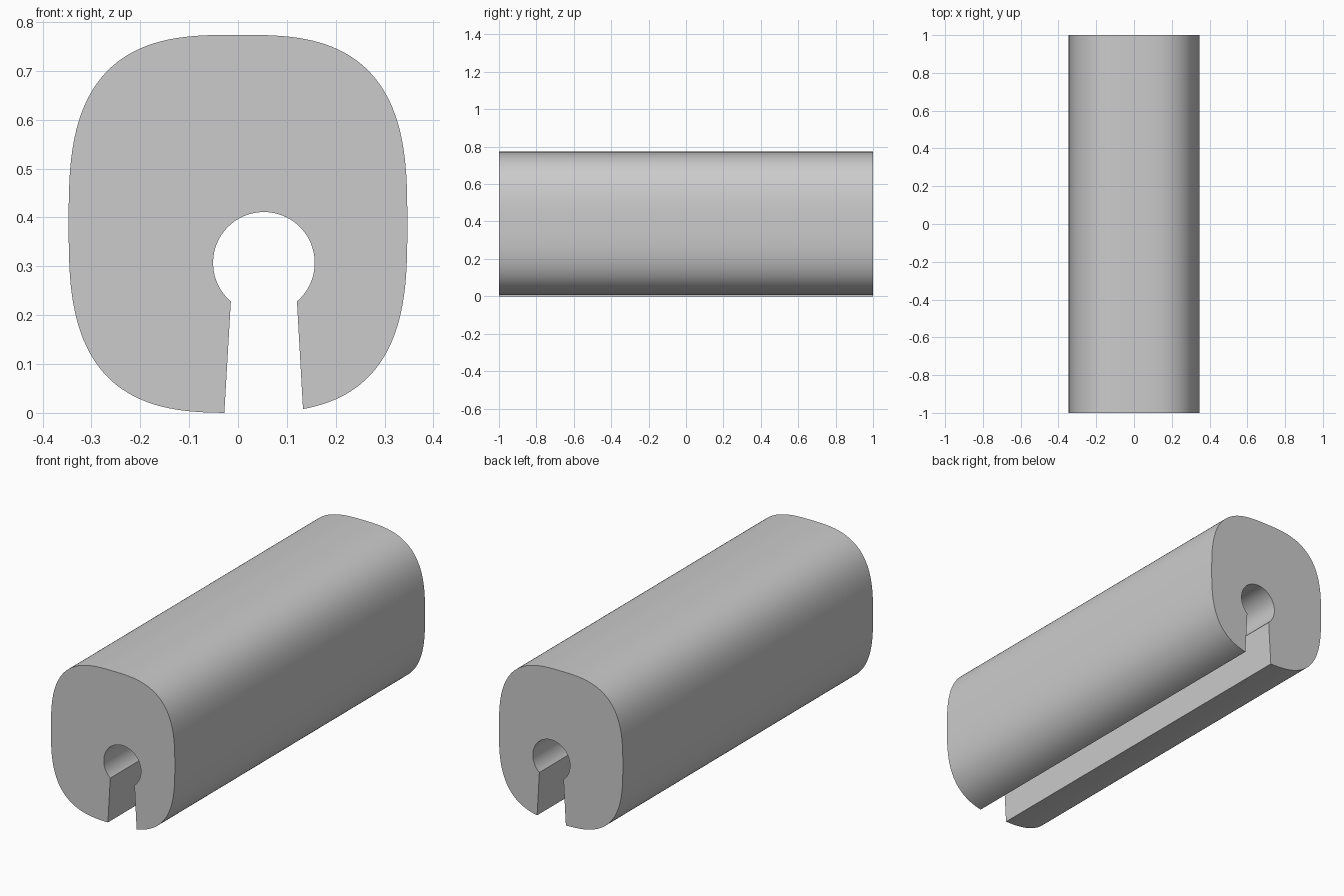
import bpy
import bmesh
from math import acos, asin, cos, sin, pi, copysign

default = bpy.data.objects.get("Cube")
if default:
    bpy.data.objects.remove(default, do_unlink=True)

# Plain grey material
grey = bpy.data.materials.new("plain grey")
grey.use_nodes = True
colour = (0.6, 0.6, 0.6, 1)
grey.diffuse_color = colour
bsdf = next(n for n in grey.node_tree.nodes if n.type == "BSDF_PRINCIPLED")
bsdf.inputs["Base Color"].default_value = colour

HALF_W, HALF_H, HALF_L = 0.3465, 0.3868, 1.0
POWER = 2.95                      # squareness of the rounded outline
BORE_X, BORE_Z, BORE_R = 0.053, 0.307, 0.104
NECK_Z = 0.228                    # where the slot meets the bore
SLOT_LEFT, SLOT_RIGHT = -0.028, 0.133


def squared(v):
    return copysign(abs(v) ** (2 / POWER), v)


def bottom_angle(x):
    """Outline parameter of the underside point at x."""
    return -acos(copysign((abs(x) / HALF_W) ** (POWER / 2), x))


def sweep(start, end, steps):
    return [start + (end - start) * i / steps for i in range(steps + 1)]


# Rounded outer outline, from one slot lip over the top to the other
profile = [(HALF_W * squared(cos(t)), HALF_H * (1 + squared(sin(t))))
           for t in sweep(bottom_angle(SLOT_RIGHT),
                          bottom_angle(SLOT_LEFT) + 2 * pi, 144)]

# Keyhole bore, whose ends join the lips with the slightly flared slot walls
neck = asin((BORE_Z - NECK_Z) / BORE_R)
profile += [(BORE_X + BORE_R * cos(t), BORE_Z + BORE_R * sin(t))
            for t in sweep(pi + neck, -neck, 64)]

# Extrude the profile along the length
bm = bmesh.new()
front = bm.faces.new([bm.verts.new((x, -HALF_L, z)) for x, z in profile])
result = bmesh.ops.extrude_face_region(bm, geom=[front], use_keep_orig=True)
moved = [v for v in result["geom"] if isinstance(v, bmesh.types.BMVert)]
bmesh.ops.translate(bm, verts=moved, vec=(0, 2 * HALF_L, 0))
bmesh.ops.recalc_face_normals(bm, faces=bm.faces)
mesh = bpy.data.meshes.new("slotted_bar")
bm.to_mesh(mesh)
bm.free()
mesh.materials.append(grey)

bar = bpy.data.objects.new("slotted_bar", mesh)
bpy.context.collection.objects.link(bar)
bpy.ops.object.select_all(action="DESELECT")
bar.select_set(True)
bpy.context.view_layer.objects.active = bar
bpy.ops.object.shade_smooth_by_angle(angle=pi / 6)
